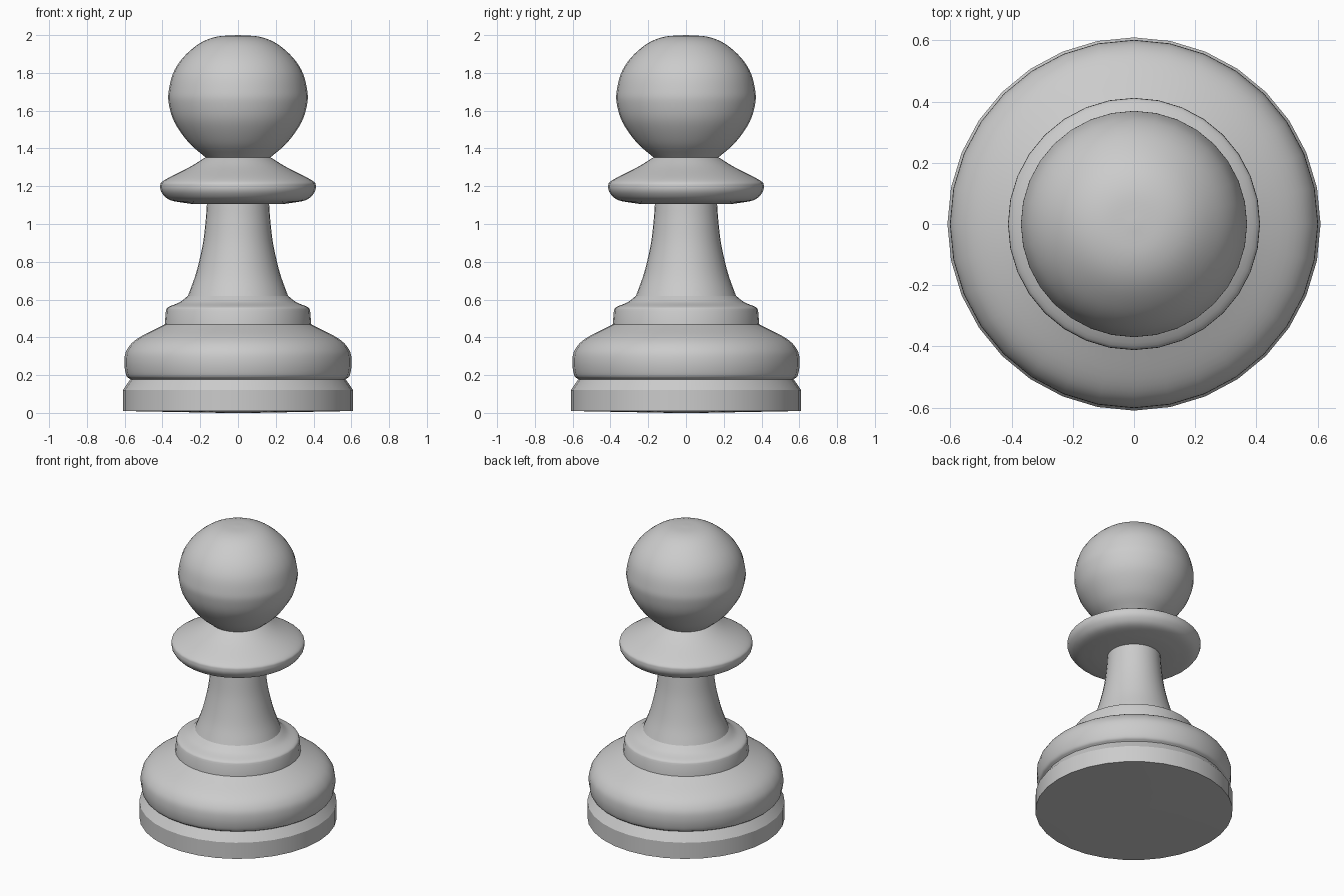
import bpy, bmesh, math
from mathutils import Vector

if "Cube" in bpy.data.objects:
    bpy.data.objects.remove(bpy.data.objects["Cube"])

SIDES = 32


def smooth_curve(points, steps=5):
    """Catmull-Rom curve through (radius, height) points."""
    p = [Vector(q) for q in points]
    p = [2 * p[0] - p[1]] + p + [2 * p[-1] - p[-2]]
    out = []
    for a, b, c, d in zip(p, p[1:], p[2:], p[3:]):
        for k in range(steps):
            t = k / steps
            out.append(0.5 * (2 * b + (c - a) * t + (2 * a - 5 * b + 4 * c - d) * t * t
                              + (3 * b - a - 3 * c + d) * t ** 3))
    out.append(p[-2])
    return [(max(q.x, 0.0), q.y) for q in out]


def lathe(name, profile):
    """Turn a profile, listed from bottom to top, around the z axis."""
    bm = bmesh.new()
    rings = []
    for r, z in profile:
        rings.append([bm.verts.new((r * math.cos(math.tau * i / SIDES),
                                    r * math.sin(math.tau * i / SIDES), z))
                      for i in range(SIDES)])
    for lo, hi in zip(rings, rings[1:]):
        for i in range(SIDES):
            j = (i + 1) % SIDES
            bm.faces.new((lo[i], lo[j], hi[j], hi[i]))
    bmesh.ops.remove_doubles(bm, verts=bm.verts[:], dist=1e-5)
    mesh = bpy.data.meshes.new(name)
    bm.to_mesh(mesh)
    bm.free()
    obj = bpy.data.objects.new(name, mesh)
    bpy.context.collection.objects.link(obj)
    bpy.ops.object.select_all(action='DESELECT')
    obj.select_set(True)
    bpy.context.view_layer.objects.active = obj
    bpy.ops.object.shade_smooth_by_angle(angle=math.radians(30))
    return obj


# foot disc with a very slightly domed underside and a bevelled top
lathe("foot", [(0, 0), (0.08, 0), (0.61, 0.01), (0.61, 0.12), (0.57, 0.178)])

# bulging base cushion
lathe("base_cushion", smooth_curve([(0.57, 0.178), (0.592, 0.2), (0.602, 0.27),
                                    (0.588, 0.335), (0.53, 0.395), (0.388, 0.468)]))

# step above the cushion with a rounded shoulder
lathe("step", [(0.388, 0.468)] + smooth_curve([(0.382, 0.54), (0.37, 0.56),
                                               (0.31, 0.585), (0.265, 0.62)]))

# tapering stem
lathe("stem", smooth_curve([(0.265, 0.62), (0.222, 0.74), (0.187, 0.89),
                            (0.171, 1.02), (0.165, 1.105)]))

# flared collar
lathe("collar", [(0.165, 1.105)] + smooth_curve([(0.25, 1.107), (0.355, 1.125), (0.4, 1.16),
                                                 (0.412, 1.2), (0.39, 1.232), (0.255, 1.302),
                                                 (0.172, 1.353)]))

# ball head
lathe("head", smooth_curve([(0.172, 1.353), (0.26, 1.43), (0.337, 1.54), (0.367, 1.64),
                            (0.366, 1.71), (0.343, 1.8), (0.29, 1.882), (0.205, 1.955),
                            (0.115, 1.991), (0, 2.0)]))
